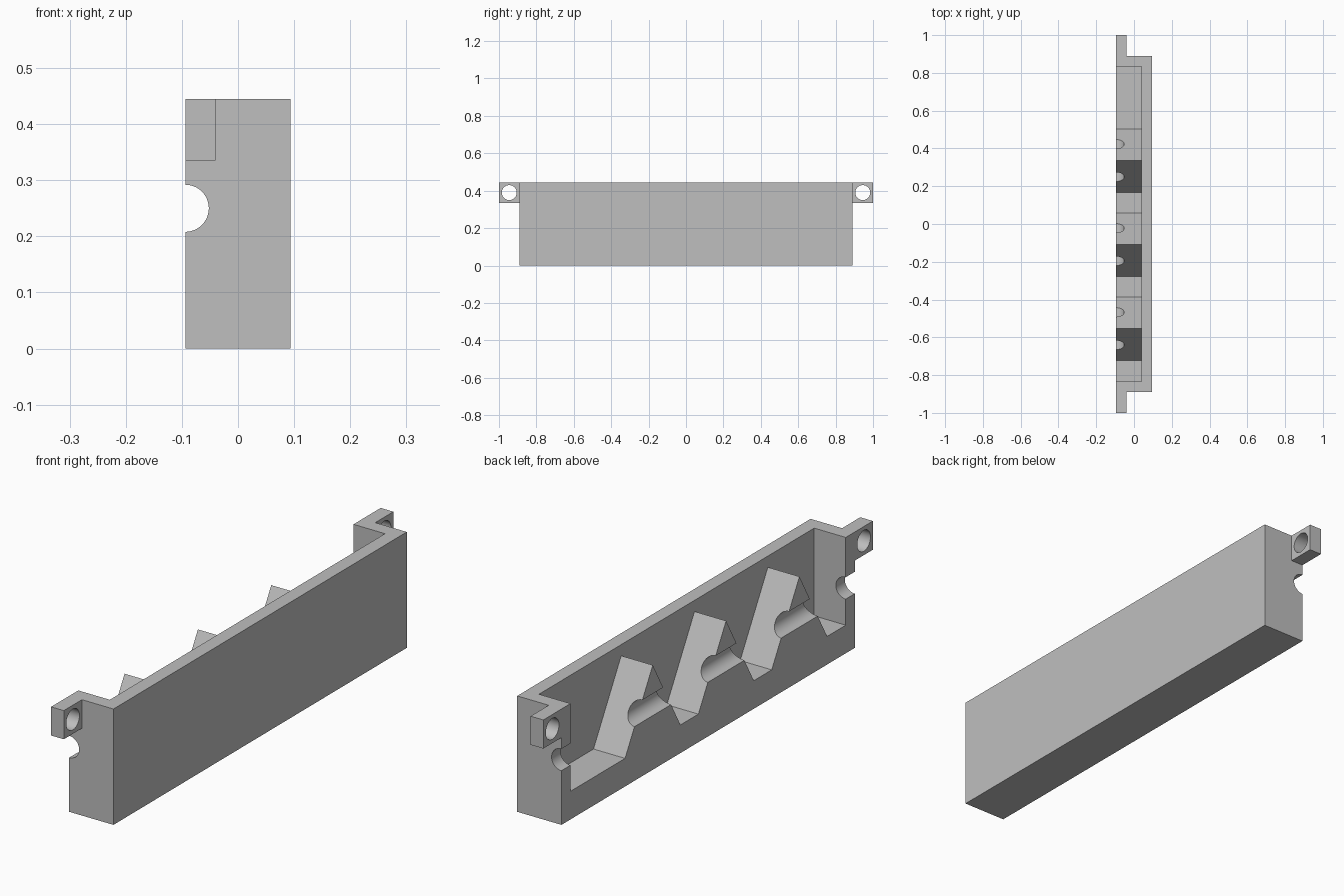
import bpy
import bmesh
from math import radians
from mathutils import Matrix, Vector

cube = bpy.data.objects.get("Cube")
if cube:
    bpy.data.objects.remove(cube, do_unlink=True)

grey = bpy.data.materials.new("light grey")
grey.use_nodes = True
colour = (0.52, 0.52, 0.52, 1)
grey.diffuse_color = colour
grey.node_tree.nodes["Principled BSDF"].inputs["Base Color"].default_value = colour

# Main dimensions
OPEN_X, BACK_X = -0.094, 0.094
HALF, HEIGHT = 0.89, 0.445
WALL, FLOOR = 0.055, 0.108
TIP_Z, RUN, PITCH = 0.402, 0.168, 0.445


def add_object(name, bm):
    bmesh.ops.recalc_face_normals(bm, faces=bm.faces)
    mesh = bpy.data.meshes.new(name)
    bm.to_mesh(mesh)
    bm.free()
    mesh.materials.append(grey)
    obj = bpy.data.objects.new(name, mesh)
    bpy.context.collection.objects.link(obj)
    return obj


def prism(name, outline, x0, x1):
    """Extrude a (y, z) outline along x."""
    bm = bmesh.new()
    face = bm.faces.new([bm.verts.new((x0, y, z)) for y, z in outline])
    ext = bmesh.ops.extrude_face_region(bm, geom=[face])
    moved = [v for v in ext["geom"] if isinstance(v, bmesh.types.BMVert)]
    bmesh.ops.translate(bm, verts=moved, vec=(x1 - x0, 0, 0))
    return add_object(name, bm)


def box(name, x0, x1, y0, y1, z0, z1):
    return prism(name, [(y0, z0), (y1, z0), (y1, z1), (y0, z1)], x0, x1)


def rod(name, centre, axis, radius, length):
    bm = bmesh.new()
    turn = Matrix.Rotation(radians(90), 4, "Y" if axis == "X" else "X")
    bmesh.ops.create_cone(bm, cap_ends=True, segments=48, radius1=radius,
                          radius2=radius, depth=length,
                          matrix=Matrix.Translation(Vector(centre)) @ turn)
    return add_object(name, bm)


def cut(obj, cutter):
    """Subtract the cutter, then remove it."""
    mod = obj.modifiers.new("cut", "BOOLEAN")
    mod.operation, mod.solver, mod.object = "DIFFERENCE", "EXACT", cutter
    bpy.context.view_layer.update()
    graph = bpy.context.evaluated_depsgraph_get()
    mesh = bpy.data.meshes.new_from_object(obj.evaluated_get(graph))
    obj.modifiers.clear()
    obj.data = mesh
    bpy.data.objects.remove(cutter, do_unlink=True)


def smooth(obj):
    bpy.ops.object.select_all(action="DESELECT")
    obj.select_set(True)
    bpy.context.view_layer.objects.active = obj
    bpy.ops.object.shade_smooth_by_angle(angle=radians(30))


# Tray body with a row of three triangular teeth left standing in the cavity
body = box("toothed_tray", OPEN_X, BACK_X, -HALF, HALF, 0, HEIGHT)
inner = HALF - WALL
outline = [(inner, HEIGHT + 0.1), (inner, FLOOR)]
for i in range(3):
    tip = 0.336 - i * PITCH
    outline += [(tip + RUN, FLOOR), (tip, TIP_Z), (tip - RUN, FLOOR)]
outline += [(-inner, FLOOR), (-inner, HEIGHT + 0.1)]
cut(body, prism("cavity_cutter", outline, OPEN_X - 0.1, 0.04))

# Half-round groove running through the end walls and teeth
cut(body, rod("groove_cutter", (OPEN_X, 0, 0.25), "Y", 0.042, 2.4))
smooth(body)

# Mounting tabs with round holes at both ends
for name, side in (("front_tab", -1), ("back_tab", 1)):
    y0, y1 = sorted((side * HALF, side * 1.0))
    tab = box(name, OPEN_X, -0.04, y0, y1, 0.335, HEIGHT)
    cut(tab, rod("hole_cutter", (-0.067, side * 0.945, 0.39), "X", 0.04, 0.3))
    smooth(tab)
